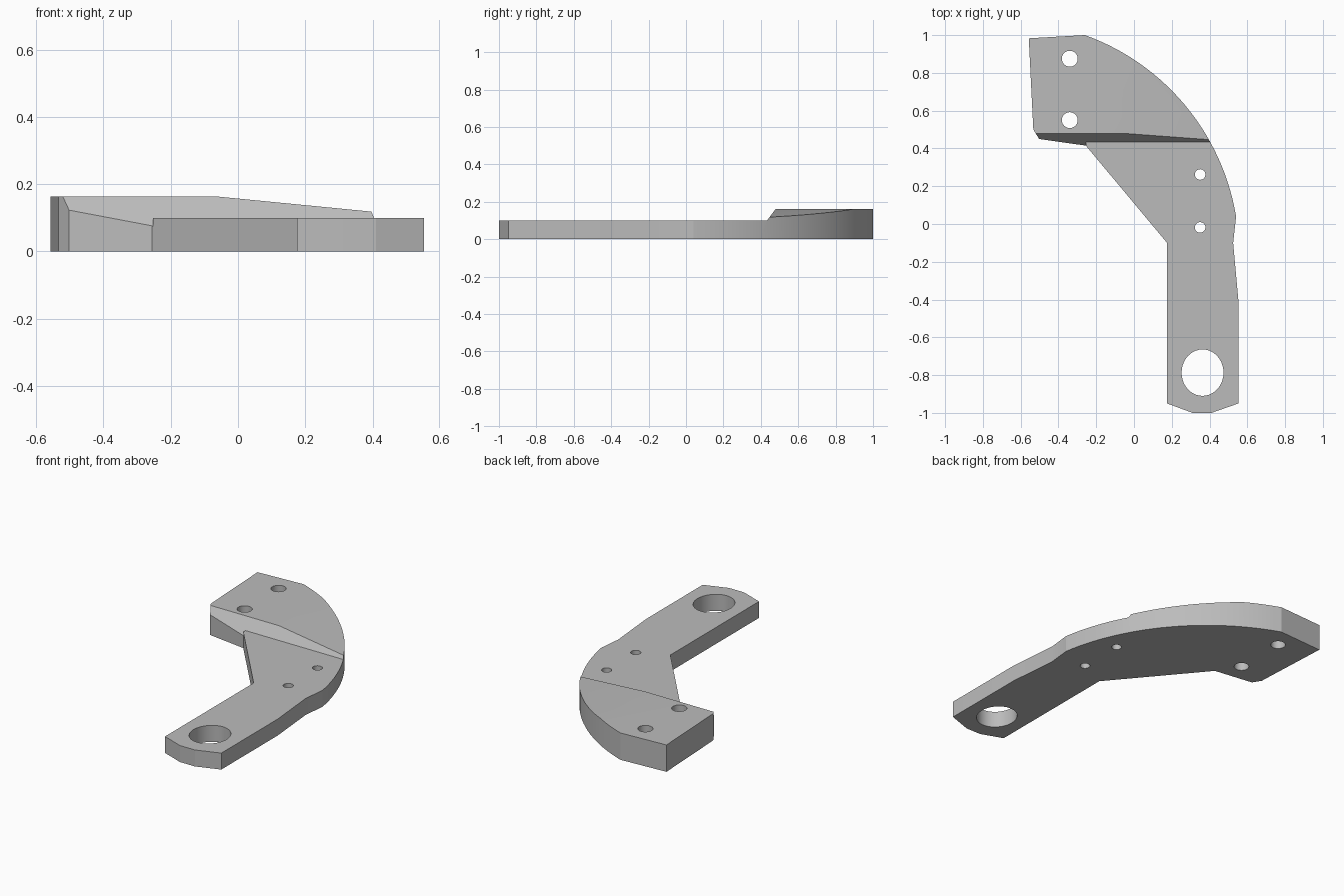
import bpy
import bmesh
from math import atan2, cos, sin
from mathutils import Matrix, Vector

cube = bpy.data.objects.get("Cube")
if cube:
    bpy.data.objects.remove(cube, do_unlink=True)

grey = bpy.data.materials.new("plain grey")
grey.use_nodes = True
colour = (0.5, 0.5, 0.5, 1)
grey.diffuse_color = colour
grey.node_tree.nodes["Principled BSDF"].inputs["Base Color"].default_value = colour


def prism(name, points, push):
    """Extrude a closed 3D polygon along the vector push."""
    bm = bmesh.new()
    face = bm.faces.new([bm.verts.new(p) for p in points])
    grown = bmesh.ops.extrude_face_region(bm, geom=[face])
    moved = [v for v in grown["geom"] if isinstance(v, bmesh.types.BMVert)]
    bmesh.ops.translate(bm, verts=moved, vec=Vector(push))
    bmesh.ops.recalc_face_normals(bm, faces=bm.faces)
    return finish(name, bm)


def finish(name, bm):
    mesh = bpy.data.meshes.new(name)
    bm.to_mesh(mesh)
    bm.free()
    mesh.materials.append(grey)
    obj = bpy.data.objects.new(name, mesh)
    bpy.context.collection.objects.link(obj)
    return obj


def hole(name, x, y, rx, ry):
    bm = bmesh.new()
    bmesh.ops.create_cone(bm, cap_ends=True, segments=40, radius1=1, radius2=1, depth=1,
                          matrix=Matrix.Translation((x, y, 0)) @ Matrix.Diagonal((rx, ry, 1, 1)))
    return finish(name, bm)


# Outline of the bracket: straight arm, curved outer edge, broad head
top, step = 0.163, 0.1
centre, radius = Vector((-0.678, -0.162)), 1.235
start = atan2(0.04 - centre.y, 0.54 - centre.x)
end = atan2(1.0 - centre.y, -0.26 - centre.x)
steps = 28
arc = [(centre.x + radius * cos(start + (end - start) * i / steps),
        centre.y + radius * sin(start + (end - start) * i / steps)) for i in range(steps + 1)]
outline = [(0.175, -0.95), (0.31, -1), (0.41, -1), (0.553, -0.95), (0.553, -0.41), (0.525, -0.1)]
outline += arc
outline += [(-0.557, 0.983), (-0.533, 0.50), (-0.502, 0.45), (-0.255, 0.415), (0.175, -0.1)]
bracket = prism("bracket", [(x, y, 0) for x, y in outline], (0, 0, top))

# Cutters: step down to the arm, bevel at the head's inner side, sloping top
foot, lean = 0.433, 0.75


def bevel_y(z):
    return foot + lean * (z - step)


arm_profile = [(-2, step), (foot, step), (bevel_y(0.3), 0.3), (-2, 0.3)]
side_profile = [(bevel_y(0.03), 0.03), (bevel_y(0.3), 0.3), (0, 0.3), (0, 0.03)]
slope_profile = [(-0.06, top), (0.94, top - 0.098), (0.94, 0.3), (-0.06, 0.3)]
cutters = [
    prism("arm_step_cutter", [(-1, y, z) for y, z in arm_profile], (2, 0, 0)),
    prism("side_bevel_cutter", [(-1, y, z) for y, z in side_profile], (0.747, 0, 0)),
    prism("slope_cutter", [(x, foot, z) for x, z in slope_profile], (0, 1, 0)),
    hole("pivot_hole_cutter", 0.363, -0.787, 0.111, 0.123),
]
for y in (0.875, 0.55):
    cutters.append(hole("head_hole_cutter", -0.34, y, 0.042, 0.042))
for y in (0.262, -0.018):
    cutters.append(hole("arm_hole_cutter", 0.35, y, 0.028, 0.028))

for cutter in cutters:
    cutter.hide_render = True
    cutter.hide_viewport = True
    cut = bracket.modifiers.new(cutter.name, "BOOLEAN")
    cut.operation = "DIFFERENCE"
    cut.solver = "EXACT"
    cut.object = cutter

# Apply the cuts and remove the helpers
bpy.context.view_layer.update()
result = bpy.data.meshes.new_from_object(bracket.evaluated_get(bpy.context.evaluated_depsgraph_get()))
bracket.modifiers.clear()
bracket.data = result
for cutter in cutters:
    bpy.data.objects.remove(cutter, do_unlink=True)

# Smooth the curved walls, keep the edges sharp
bpy.ops.object.select_all(action="DESELECT")
bracket.select_set(True)
bpy.context.view_layer.objects.active = bracket
bpy.ops.object.shade_smooth_by_angle(angle=0.26)
